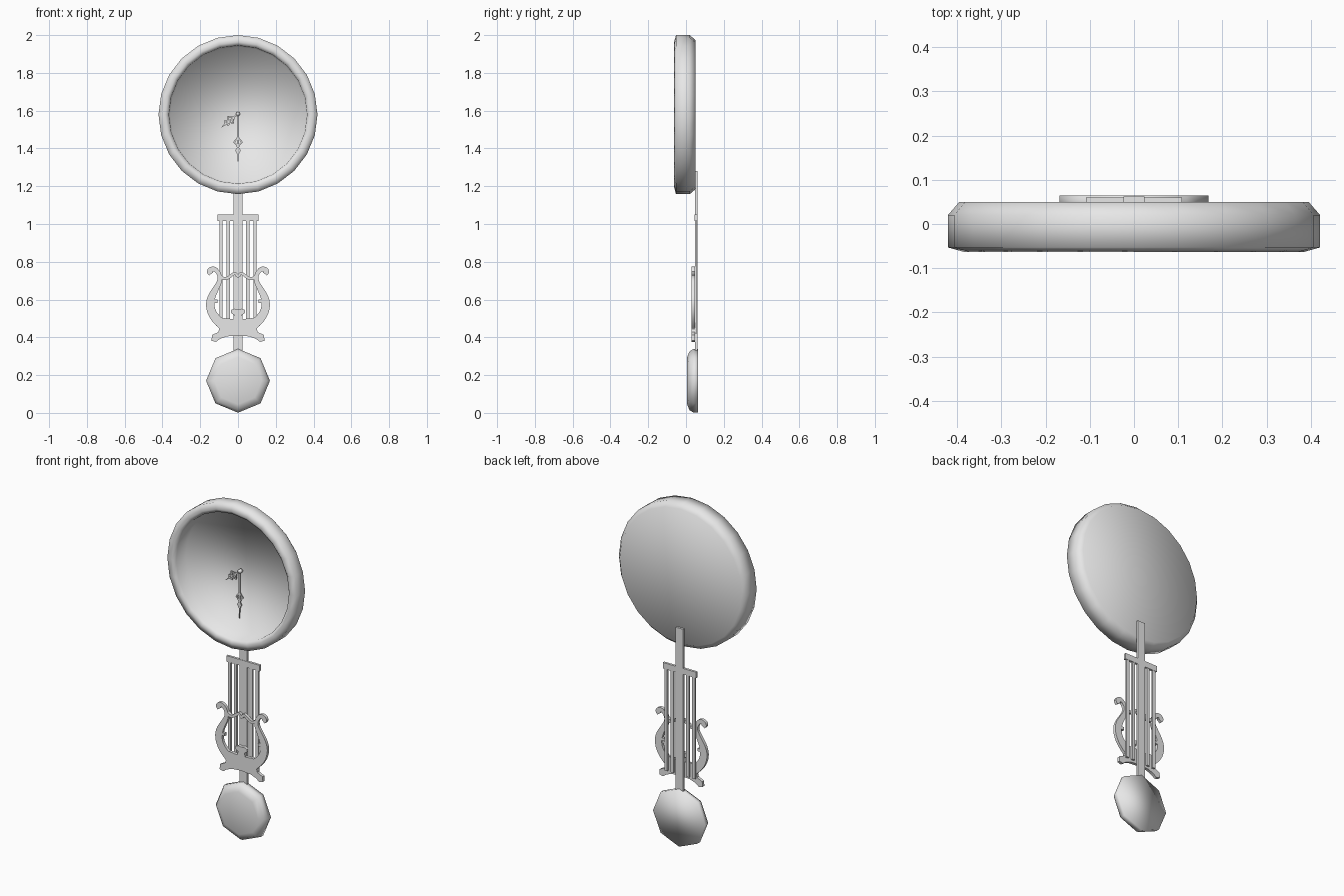
import bpy, bmesh, math
from mathutils import Vector

cube = bpy.data.objects.get("Cube")
if cube:
    bpy.data.objects.remove(cube)

grey = bpy.data.materials.new("light_grey")
grey.use_nodes = True
grey.diffuse_color = (0.8, 0.8, 0.8, 1)
grey.node_tree.nodes["Principled BSDF"].inputs["Base Color"].default_value = (0.8, 0.8, 0.8, 1)


def finish(name, bm, mirror=False, angle=30):
    bmesh.ops.recalc_face_normals(bm, faces=bm.faces)
    mesh = bpy.data.meshes.new(name)
    bm.to_mesh(mesh)
    bm.free()
    mesh.materials.append(grey)
    obj = bpy.data.objects.new(name, mesh)
    bpy.context.collection.objects.link(obj)
    bpy.ops.object.select_all(action='DESELECT')
    obj.select_set(True)
    bpy.context.view_layer.objects.active = obj
    bpy.ops.object.shade_smooth_by_angle(angle=math.radians(angle))
    if mirror:
        mod = obj.modifiers.new("Mirror", 'MIRROR')
        mod.use_mirror_merge = False
    return obj


def lathe(name, profile, sides, cz):
    """Turn (radius, y) points about the front-back axis; both ends are capped."""
    bm = bmesh.new()
    rings = []
    for r, y in profile:
        rings.append([bm.verts.new((r * math.sin(math.tau * i / sides), y,
                                    cz + r * math.cos(math.tau * i / sides)))
                      for i in range(sides)])
    for a, b in zip(rings, rings[1:]):
        for i in range(sides):
            j = (i + 1) % sides
            bm.faces.new((a[i], a[j], b[j], b[i]))
    bm.faces.new(rings[0])
    bm.faces.new(rings[-1])
    return finish(name, bm, angle=120)


def thicken(bm, depth):
    ext = bmesh.ops.extrude_face_region(bm, geom=bm.faces[:])
    verts = [g for g in ext["geom"] if isinstance(g, bmesh.types.BMVert)]
    bmesh.ops.translate(bm, verts=verts, vec=(0, depth, 0))


def plate(name, outline, y0, y1, mirror=False):
    """Cut a flat plate from an (x, z) outline."""
    bm = bmesh.new()
    bm.faces.new([bm.verts.new((x, y0, z)) for x, z in outline])
    thicken(bm, y1 - y0)
    return finish(name, bm, mirror)


def bar(name, x0, x1, z0, z1, y0, y1, mirror=False):
    return plate(name, [(x0, z0), (x1, z0), (x1, z1), (x0, z1)], y0, y1, mirror)


def smooth_path(pts, steps):
    """Catmull-Rom curve through (x, z, width) points."""
    p = [Vector(q) for q in pts]
    p = [p[0]] + p + [p[-1]]
    out = []
    for a, b, c, d in zip(p, p[1:], p[2:], p[3:]):
        for s in range(steps):
            t = s / steps
            out.append(0.5 * (2 * b + (c - a) * t + (2 * a - 5 * b + 4 * c - d) * t * t
                              + (3 * b - a - 3 * c + d) * t ** 3))
    return out + [p[-1]]


def ribbon(name, pts, y0, y1, steps=3, mirror=False):
    """Flat strip of varying width along a path."""
    path = smooth_path(pts, steps)
    bm = bmesh.new()
    pairs = []
    for i, q in enumerate(path):
        d = path[min(i + 1, len(path) - 1)] - path[max(i - 1, 0)]
        n = Vector((-d.y, d.x)).normalized() * q.z / 2
        pairs.append((bm.verts.new((q.x + n.x, y0, q.y + n.y)),
                      bm.verts.new((q.x - n.x, y0, q.y - n.y))))
    for a, b in zip(pairs, pairs[1:]):
        bm.faces.new((a[0], b[0], b[1], a[1]))
    thicken(bm, y1 - y0)
    return finish(name, bm, mirror)


def both_sides(half):
    return half + [(-p[0],) + tuple(p[1:]) for p in reversed(half) if p[0] > 0]


# Round case with a broad front rim and a deep sunken dial
lathe("clock_case", [(0.395, 0.05), (0.421, 0.02), (0.421, -0.053), (0.385, -0.063),
                     (0.366, -0.05), (0.359, 0.03)], 24, 1.579)


# Ornate hands: hub, shaft, and pierced ornaments made of looped strips
HAND_F, HAND_B = 0.012, 0.018


def hand(name, length, angle, loops):
    parts = [lathe(name + "_hub", [(0.011, 0.03), (0.011, 0.01)], 10, 0)]
    parts.append(plate(name + "_shaft", [(-0.004, 0.01), (0.004, 0.01), (0.004, -length * 0.75),
                                         (0, -length), (-0.004, -length * 0.75)], HAND_F, HAND_B))
    for at, w, h in loops:
        parts.append(ribbon(name + "_loop", [(0.002, at + h, 0.007), (w * 0.6, at + h * 0.4, 0.007),
                                             (w, at, 0.009), (w * 0.5, at - h * 0.4, 0.007),
                                             (0.002, at - h, 0.007)], HAND_F, HAND_B, 2, True))
    for part in parts:
        part.location.z = 1.583
        part.rotation_euler.y = angle


hand("minute_hand", 0.275, 0, [(-0.15, 0.02, 0.027), (-0.195, 0.01, 0.018)])
hand("hour_hand", 0.118, math.radians(51), [(-0.05, 0.022, 0.02), (-0.075, 0.014, 0.014)])

# Pendulum: rod, crossbar, strings and bob
bar("pendulum_rod", -0.024, 0.024, 0.3, 1.28, 0.048, 0.062)
bar("crossbar", -0.108, 0.108, 1.015, 1.05, 0.046, 0.06)
for i, x in enumerate((0.09, 0.051)):
    bar(f"string_{i + 1}", x - 0.009, x + 0.009, 0.42, 1.02, 0.047, 0.058, True)
lathe("pendulum_bob", [(0.169, 0.064), (0.169, 0.04), (0.155, 0.018), (0.125, 0.006)], 8, 0.17)

# Lyre: curled arms, wavy yoke, footed base and central finial
F, B = 0.03, 0.047
ribbon("lyre_arm", [(0.143, 0.735, 0.024), (0.15, 0.748, 0.03), (0.14, 0.76, 0.028),
                    (0.122, 0.76, 0.024), (0.106, 0.744, 0.022), (0.097, 0.72, 0.022),
                    (0.1, 0.692, 0.026), (0.119, 0.655, 0.032), (0.139, 0.615, 0.04),
                    (0.147, 0.575, 0.044), (0.137, 0.53, 0.046), (0.11, 0.492, 0.05),
                    (0.075, 0.462, 0.055)], F, B, 3, True)
bar("arm_spur", 0.108, 0.135, 0.583, 0.6, F, B, True)
ribbon("lyre_yoke", both_sides([(0.103, 0.735, 0.016), (0.085, 0.715, 0.018), (0.06, 0.712, 0.016),
                                (0.035, 0.728, 0.016), (0.016, 0.74, 0.014), (0, 0.722, 0.016)]), F, B)
plate("lyre_base", both_sides([(0, 0.495), (0.04, 0.498), (0.075, 0.502), (0.105, 0.49), (0.112, 0.465),
                               (0.1, 0.445), (0.104, 0.428), (0.138, 0.412), (0.14, 0.382),
                               (0.116, 0.376), (0.095, 0.392), (0.06, 0.405), (0, 0.41)]), F, B)
plate("lyre_finial", both_sides([(0, 0.548), (0.018, 0.552), (0.036, 0.545), (0.036, 0.528),
                                 (0.022, 0.52), (0.024, 0.49), (0, 0.485)]), F, B)
